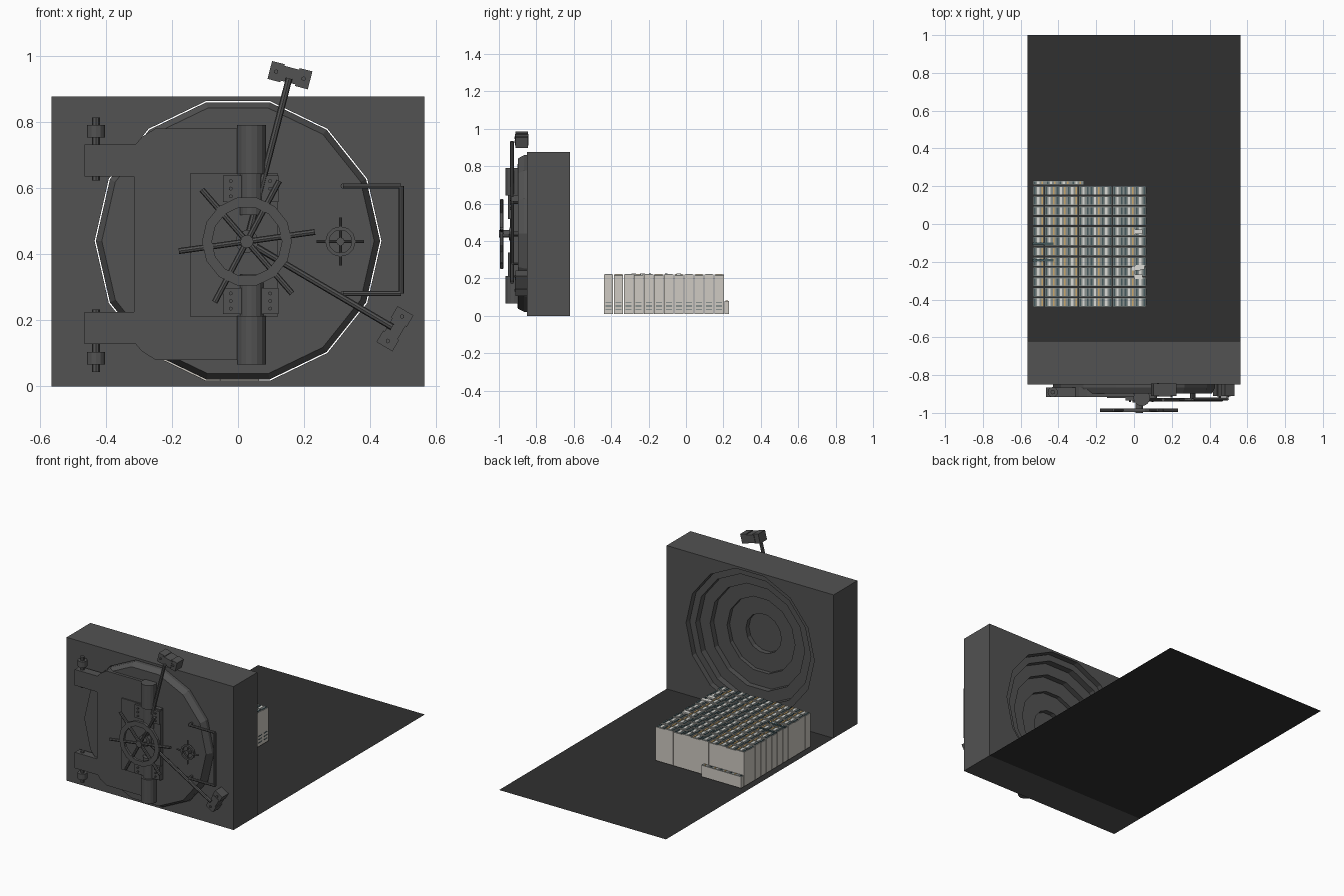
import bpy, bmesh, math
from mathutils import Vector, Matrix

if "Cube" in bpy.data.objects:
    bpy.data.objects.remove(bpy.data.objects["Cube"])

CZ = 0.44          # height of the door centre
SIDES = 14


def material(name, rgb):
    m = bpy.data.materials.new(name)
    m.diffuse_color = (*rgb, 1)
    m.use_nodes = True
    m.node_tree.nodes["Principled BSDF"].inputs["Base Color"].default_value = m.diffuse_color
    return m


steel = material("dark_steel", (0.085, 0.085, 0.085))
floor_mat = material("floor_grey", (0.03, 0.03, 0.03))
paper = material("paper_edge", (0.62, 0.59, 0.54))
note = material("note_grey", (0.25, 0.28, 0.27))
white = material("note_white", (0.72, 0.72, 0.68))
orange = material("note_orange", (0.62, 0.40, 0.15))
teal = material("note_teal", (0.06, 0.10, 0.11))


def finish(name, bm, mats=(steel,)):
    bmesh.ops.recalc_face_normals(bm, faces=bm.faces)
    me = bpy.data.meshes.new(name)
    bm.to_mesh(me)
    bm.free()
    for m in mats:
        me.materials.append(m)
    ob = bpy.data.objects.new(name, me)
    bpy.context.collection.objects.link(ob)
    return ob


def add_box(bm, lo, hi, idx=0, turn=0, pivot=None):
    lo, hi = Vector(lo), Vector(hi)
    mat = Matrix.Translation((lo + hi) / 2) @ Matrix.Rotation(turn, 4, 'Y') @ Matrix.Diagonal((*(hi - lo), 1))
    vs = bmesh.ops.create_cube(bm, size=1, matrix=mat)["verts"]
    faces = {f for v in vs for f in v.link_faces}
    for f in faces:
        f.material_index = idx
    return faces


def add_rod(bm, a, b, r, n=8):
    a, b = Vector(a), Vector(b)
    d = b - a
    mat = Matrix.Translation((a + b) / 2) @ d.to_track_quat('Z', 'Y').to_matrix().to_4x4()
    bmesh.ops.create_cone(bm, cap_ends=True, segments=n, radius1=r, radius2=r, depth=d.length, matrix=mat)


def add_lathe(bm, profile, cx, cz, n=SIDES, closed=False):
    """Spin (radius, y) points about an axis along y."""
    rings = []
    for r, y in profile:
        rings.append([bm.verts.new((cx + r * math.cos(2 * math.pi * i / n), y,
                                    cz + r * math.sin(2 * math.pi * i / n))) for i in range(n)])
    pairs = list(zip(rings, rings[1:]))
    if closed:
        pairs.append((rings[-1], rings[0]))
    else:
        bm.faces.new(rings[0])
        bm.faces.new(rings[-1])
    for p, q in pairs:
        for i in range(n):
            j = (i + 1) % n
            bm.faces.new((p[i], p[j], q[j], q[i]))


def polar(cx, cz, r, ang, y):
    return (cx + r * math.cos(ang), y, cz + r * math.sin(ang))


# Floor sheet
bm = bmesh.new()
vs = [bm.verts.new(p) for p in ((-.565, -.62, 0), (.565, -.62, 0), (.565, 1, 0), (-.565, 1, 0))]
bm.faces.new(vs)
finish("floor", bm, (floor_mat,))

# Wall block with round opening
bm = bmesh.new()
add_box(bm, (-.565, -.85, 0), (.565, -.62, .877))
wall = finish("wall", bm)
bm = bmesh.new()
add_lathe(bm, [(.434, -1), (.434, -.5)], 0, CZ)
cutter = finish("opening_cutter", bm)
cutter.hide_render = True
cutter.hide_set(True)
cut = wall.modifiers.new("opening", 'BOOLEAN')
cut.object, cut.operation, cut.solver = cutter, 'DIFFERENCE', 'EXACT'

# Round door: bevelled front and stepped, dished back
bm = bmesh.new()
add_lathe(bm, [(.412, -.898), (.430, -.865), (.430, -.65), (.39, -.65), (.39, -.69), (.32, -.69),
               (.32, -.725), (.23, -.725), (.23, -.75), (.12, -.75), (.12, -.78)], 0, CZ)
finish("door", bm)

# Hinge plate with two arms
upper = [(-.315, .205), (-.465, .205), (-.465, .302), (-.31, .302), (-.29, .325), (-.25, .35), (.0, .35)]
outline = upper + [(x, -z) for x, z in reversed(upper)]
bm = bmesh.new()
# split as a central slab plus mirrored arm pieces by outline
vs = [bm.verts.new((x, -.915, CZ - .01 + z)) for x, z in outline]
face = bm.faces.new(vs)
ext = bmesh.ops.extrude_face_region(bm, geom=[face])["geom"]
bmesh.ops.translate(bm, vec=(0, .05, 0), verts=[v for v in ext if isinstance(v, bmesh.types.BMVert)])
finish("hinge_plate", bm)

# Parts repeated above and below the centre line
pins, barrels, brackets = bmesh.new(), bmesh.new(), bmesh.new()
for s in (1, -1):
    z = lambda h: CZ - .012 + s * h
    add_rod(pins, (-.43, -.89, z(.195)), (-.43, -.89, z(.385)), .012)
    add_rod(pins, (-.43, -.89, z(.325)), (-.43, -.89, z(.362)), .027, 12)
    add_rod(barrels, (.041, -.92, z(.215)), (.041, -.92, z(.362)), .044, 16)
    add_rod(barrels, (.041, -.915, z(.09)), (.041, -.915, z(.215)), .037, 16)
    lo, hi = sorted((z(.13), z(.21)))
    add_box(brackets, (-.045, -.935, lo), (.122, -.90, hi))
    for x in (-.022, .097):
        for h in (.147, .17, .193):
            add_rod(brackets, (x, -.942, z(h)), (x, -.93, z(h)), .006, 6)
finish("hinge_pins", pins)
finish("bolt_barrels", barrels)
finish("bolt_brackets", brackets)

# Raised lock plate
bm = bmesh.new()
add_box(bm, (-.143, -.922, .21), (.12, -.89, .645))
finish("lock_plate", bm)

# Main hand wheel
WX, WZ = .027, .438
bm = bmesh.new()
add_lathe(bm, [(.136, -.995), (.136, -.978), (.106, -.978), (.106, -.995)], WX, WZ, SIDES, True)
for deg in (8, 62, 131):
    a = math.radians(deg)
    add_rod(bm, polar(WX, WZ, .208, a, -.985), polar(WX, WZ, -.208, a, -.985), .009)
add_rod(bm, (WX, -1, WZ), (WX, -.90, WZ), .02, 12)
add_rod(bm, (WX, -.945, WZ), (WX, -.90, WZ), .035, 12)
finish("hand_wheel", bm)

# Two locking levers with block heads
bm = bmesh.new()
for deg in (75.5, -30.5):
    a = math.radians(deg)
    add_rod(bm, (WX, -.93, WZ), polar(WX, WZ, .51, a, -.93), .010)
    c = Vector(polar(WX, WZ, .52, a, -.878))
    for k, half in ((0, Vector((.023, .036, .032))), (1, Vector((.028, .033, .02))), (-1, Vector((.028, .033, .02)))):
        p = c + k * .043 * Vector((-math.sin(a), 0, math.cos(a)))
        add_box(bm, p - half, p + half, 0, -a)
        if k:
            add_rod(bm, p - Vector((0, .04, 0)), p, .007, 6)
finish("locking_levers", bm)

# Small dial wheel
bm = bmesh.new()
DX = .31
add_lathe(bm, [(.046, -.935), (.046, -.922), (.035, -.922), (.035, -.935)], DX, WZ, 12, True)
for a in (0, math.pi / 2):
    add_rod(bm, polar(DX, WZ, .072, a, -.929), polar(DX, WZ, -.072, a, -.929), .005)
add_rod(bm, (DX, -.938, WZ), (DX, -.89, WZ), .013)
finish("dial_wheel", bm)

# Pull handle
bm = bmesh.new()
path = [(.318, -.89, .606), (.318, -.927, .606), (.494, -.927, .606),
        (.494, -.927, .281), (.318, -.927, .281), (.318, -.89, .281)]
for p, q in zip(path, path[1:]):
    add_rod(bm, p, q, .008)
finish("pull_handle", bm)

# Stacks of banknotes: paper sides, printed tops with coloured bands
bm = bmesh.new()
NX, NY = 10, 12
px, py = .60 / NX, .645 / NY
mats = (paper, note, white, orange, teal)


def bundle(x0, y0, top, col, w=px, d=py):
    for f in add_box(bm, (x0, y0 + .001, .01), (x0 + w - .001, y0 + d - .003, top)):
        f.normal_update()
        if f.normal.z > .5:
            f.material_index = 1
    accent = 3 if col in (0, 1, 2, 3, 5, 8) else 4
    for off, wide, idx in ((.006, .008, 4), (.022, .012, 2), (.045, .008, accent)):
        add_box(bm, (x0 + off, y0 + .006, top - .001), (x0 + off + wide, y0 + d - .009, top + .003), idx)


for i in range(NX):
    for j in range(NY):
        bundle(-.535 + i * px, -.44 + j * py, .216 + .004 * ((i + j) % 2), i)
# low row behind the pile
for i in range(4):
    bundle(-.535 + i * .0675, .205, .08, i, .0675, .028)
# gaps and loose notes on top
for y in (-.105, -.192):
    add_box(bm, (-.537, y - .006, .219), (-.425, y + .006, .226), 4)
for x, y in ((.02, -.04), (.03, -.23), (.01, -.235), (.02, -.28)):
    add_box(bm, (x - .02, y - .012, .219), (x + .025, y + .012, .227), 2)
# strap lines on the sides
for z in (.03, .05, .07):
    for j in range(NY):
        y = -.44 + j * py
        add_box(bm, (.062, y + .01, z), (.0655, y + .042, z + .005), 4)
finish("banknote_stacks", bm, mats)
